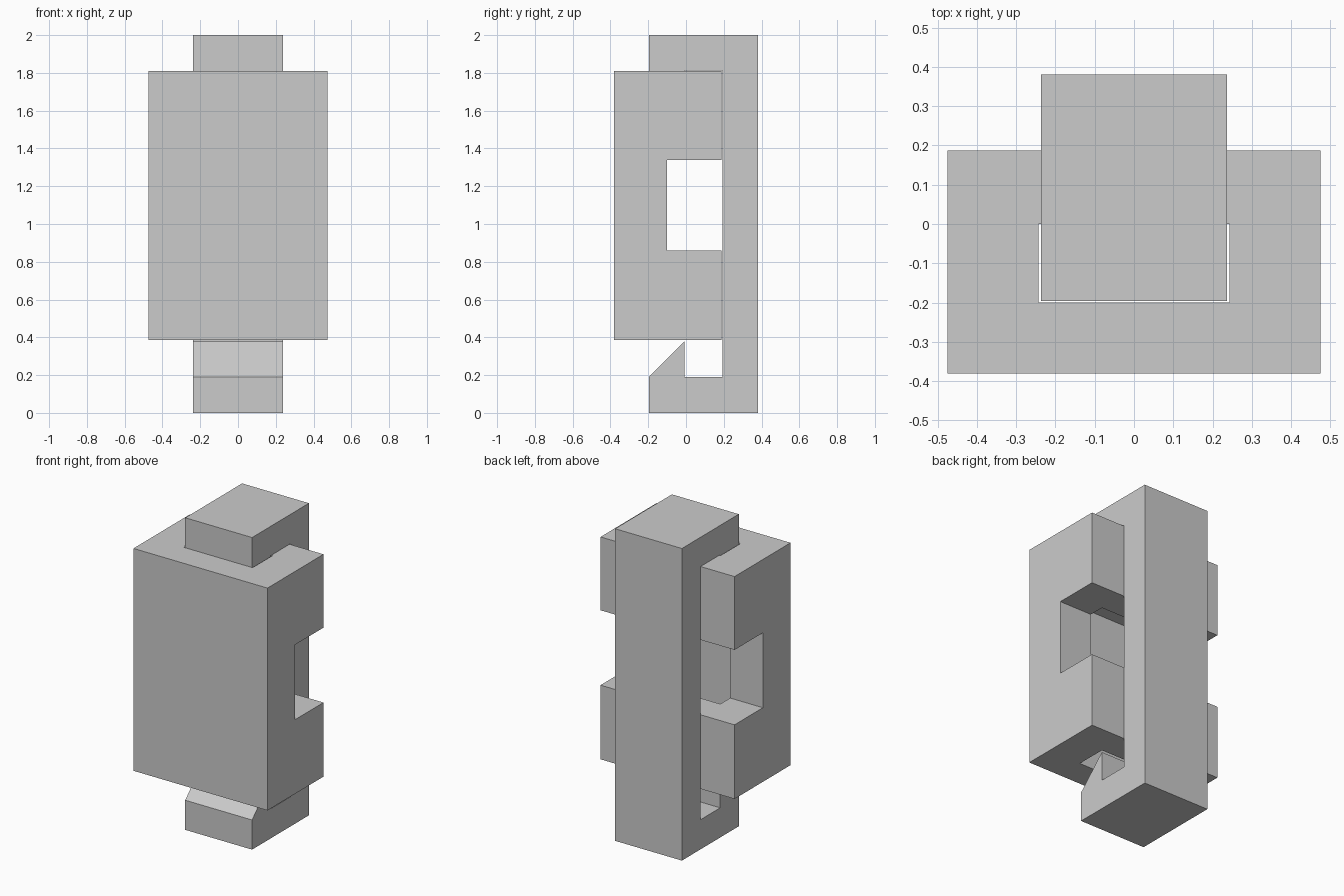
import bpy
import bmesh

default = bpy.data.objects.get("Cube")
if default:
    bpy.data.objects.remove(default, do_unlink=True)

grey = bpy.data.materials.new("plain grey")
grey.use_nodes = True
colour = (0.6, 0.6, 0.6, 1)
grey.diffuse_color = colour
grey.node_tree.nodes["Principled BSDF"].inputs["Base Color"].default_value = colour


def extrude_profile(name, profile, half_width):
    """Extrude a closed (y, z) outline along x, centred on x = 0."""
    bm = bmesh.new()
    face = bm.faces.new([bm.verts.new((-half_width, y, z)) for y, z in profile])
    extruded = bmesh.ops.extrude_face_region(bm, geom=[face])["geom"]
    verts = [v for v in extruded if isinstance(v, bmesh.types.BMVert)]
    bmesh.ops.translate(bm, verts=verts, vec=(2 * half_width, 0, 0))
    bmesh.ops.recalc_face_normals(bm, faces=bm.faces)
    mesh = bpy.data.meshes.new(name)
    bm.to_mesh(mesh)
    bm.free()
    mesh.materials.append(grey)
    obj = bpy.data.objects.new(name, mesh)
    bpy.context.collection.objects.link(obj)
    return obj


# Shared levels
front, back = -0.38, 0.38
body_low, body_high = 0.385, 1.81
body_back, spine_front = 0.187, 0.192
tongue_front, tongue_back = -0.196, -0.008

# Body block with a rectangular notch across its back
body = extrude_profile("body", [
    (front, body_low), (body_back, body_low), (body_back, 0.86), (-0.1, 0.86),
    (-0.1, 1.34), (body_back, 1.34), (body_back, body_high), (front, body_high),
], 0.475)

# Vertical slot through the body
slot = extrude_profile("slot_cutter", [
    (-0.2, 0.2), (0, 0.2), (0, 1.95), (-0.2, 1.95)], 0.243)
slot.hide_render = True
cut = body.modifiers.new("slot", "BOOLEAN")
cut.operation = "DIFFERENCE"
cut.solver = "EXACT"
cut.object = slot
bpy.context.view_layer.objects.active = body
bpy.ops.object.modifier_apply(modifier=cut.name)
bpy.data.objects.remove(slot, do_unlink=True)

# Clip: back spine, top arm with a tongue in the slot, and sloped bottom hook
extrude_profile("clip", [
    (back, 0), (back, 2), (tongue_front, 2),
    (tongue_front, 1.43), (tongue_back, 1.43), (tongue_back, body_high + 0.002),
    (spine_front, body_high + 0.002), (spine_front, 0.19), (tongue_back, 0.19),
    (tongue_back, 0.378), (tongue_front, 0.19), (tongue_front, 0),
], 0.237)
